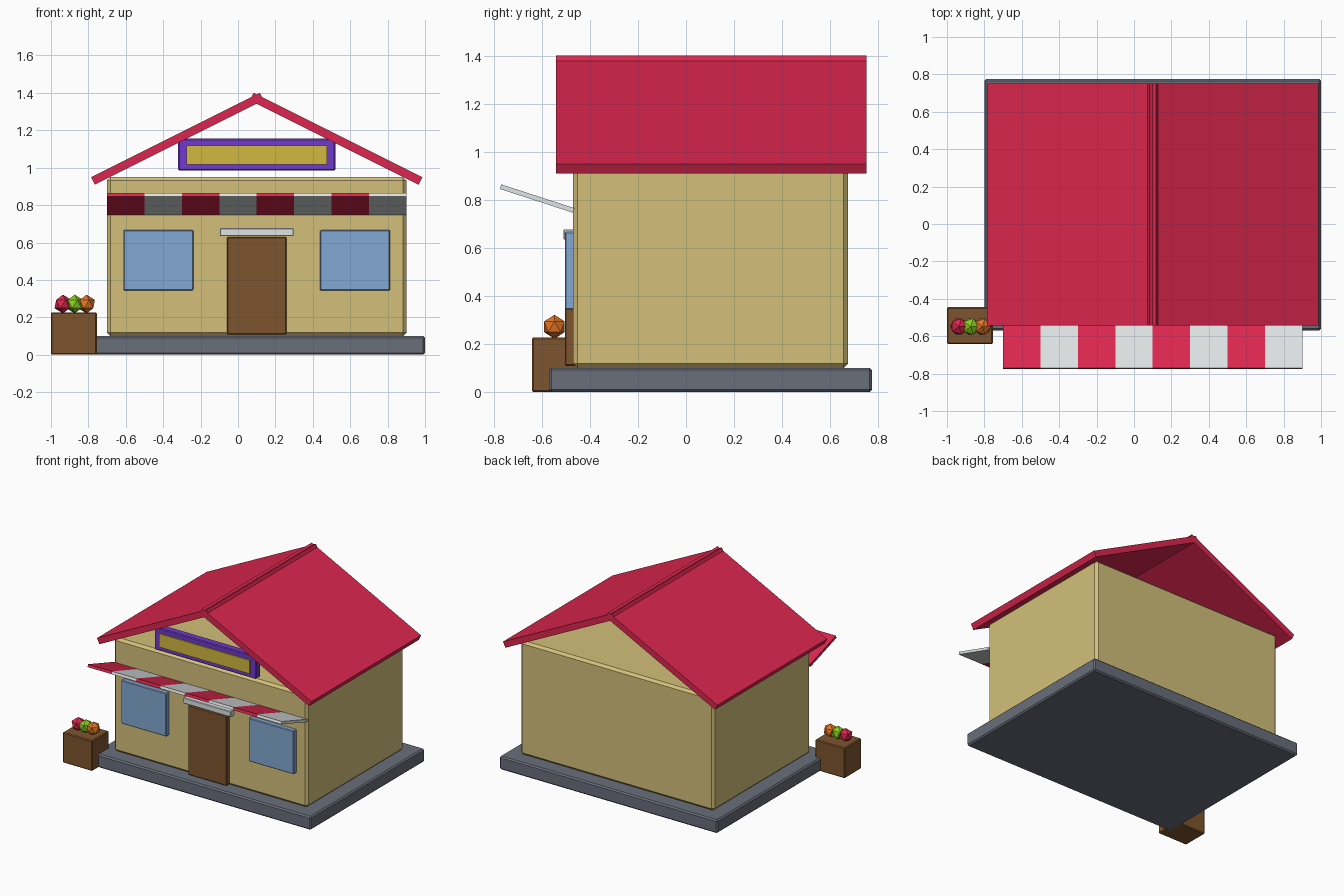
import bpy, bmesh, math
from mathutils import Matrix, Vector

if "Cube" in bpy.data.objects:
    bpy.data.objects.remove(bpy.data.objects["Cube"])


def srgb(c):
    c /= 255
    return c / 12.92 if c <= 0.04045 else ((c + 0.055) / 1.055) ** 2.4


def material(name, r, g, b):
    m = bpy.data.materials.new(name)
    m.diffuse_color = (srgb(r), srgb(g), srgb(b), 1)
    m.use_nodes = True
    m.node_tree.nodes["Principled BSDF"].inputs["Base Color"].default_value = m.diffuse_color
    return m


TAN = material("tan_plaster", 211, 192, 122)
RED = material("red", 220, 38, 78)
WHITE = material("white", 223, 227, 227)
BROWN = material("brown_wood", 125, 85, 46)
BLUE = material("blue_glass", 132, 168, 212)
PURPLE = material("purple", 114, 58, 205)
GOLD = material("gold", 210, 185, 65)
GREY = material("grey_stone", 105, 110, 122)
GREEN = material("green", 135, 205, 30)
ORANGE = material("orange", 226, 116, 36)


def finish(name, bm, mat):
    me = bpy.data.meshes.new(name)
    bm.to_mesh(me)
    bm.free()
    me.materials.append(mat)
    ob = bpy.data.objects.new(name, me)
    bpy.context.collection.objects.link(ob)
    return ob


def box(name, mat, x, y, z, bevel=0.0, tilt=None):
    """Box from (min, max) ranges, optionally bevelled and rotated about its centre."""
    size = Vector((x[1] - x[0], y[1] - y[0], z[1] - z[0]))
    centre = Vector((sum(x) / 2, sum(y) / 2, sum(z) / 2))
    bm = bmesh.new()
    bmesh.ops.create_cube(bm, size=1, matrix=Matrix.Diagonal((*size, 1)))
    if bevel:
        bmesh.ops.bevel(bm, geom=bm.edges[:], offset=bevel, segments=1,
                        profile=0.5, affect='EDGES')
    ob = finish(name, bm, mat)
    ob.location = centre
    if tilt:
        ob.rotation_euler = tilt
    return ob


MID = 0.10  # x of the building's centre line

# Base and walls
box("base_slab", GREY, (-0.80, 1.0), (-0.57, 0.775), (0, 0.10), 0.01)
box("walls", TAN, (-0.70, 0.90), (-0.47, 0.675), (0.10, 0.95), 0.018)

# Roof: two tilted slabs that cross at the ridge
SLOPE = math.atan(0.5)
THICK = 0.045
LENGTH = 0.903 / math.cos(SLOPE)
for side, label in ((-1, "left"), (1, "right")):
    # centre of the outer face, then half the thickness inwards
    cx = MID + side * (0.903 / 2 - 0.017) - side * math.sin(SLOPE) * THICK / 2
    cz = 1.175 - math.cos(SLOPE) * THICK / 2
    box("roof_" + label, RED, (cx - LENGTH / 2, cx + LENGTH / 2), (-0.542, 0.752),
        (cz - THICK / 2, cz + THICK / 2), tilt=(0, side * SLOPE, 0))

# Striped awning, rising outwards
for i in range(8):
    x = -0.70 + 0.2 * i
    box("awning_stripe_%d" % (i + 1), WHITE if i % 2 else RED, (x, x + 0.2),
        (-0.78, -0.46), (0.795, 0.815), tilt=(math.radians(-18), 0, 0))

# Door, lintel and windows
box("door", BROWN, (MID - 0.16, MID + 0.16), (-0.505, -0.46), (0.108, 0.63), 0.006)
box("door_lintel", WHITE, (MID - 0.197, MID + 0.197), (-0.51, -0.46), (0.634, 0.677), 0.004)
for side, label in ((-1, "left"), (1, "right")):
    c = MID + side * 0.526
    box("window_" + label, BLUE, (c - 0.187, c + 0.187), (-0.505, -0.46), (0.343, 0.667), 0.005)

# Sign board under the gable
box("sign_frame", PURPLE, (MID - 0.42, MID + 0.42), (-0.53, -0.475), (0.985, 1.155), 0.006)
box("sign_panel", GOLD, (MID - 0.375, MID + 0.375), (-0.54, -0.52), (1.018, 1.118))

# Crate with fruit
box("crate", BROWN, (-1.0, -0.755), (-0.642, -0.445), (0, 0.227), 0.006)
for x, mat, label in ((-0.936, RED, "red"), (-0.873, GREEN, "green"), (-0.81, ORANGE, "orange")):
    bm = bmesh.new()
    bmesh.ops.create_icosphere(bm, subdivisions=1, radius=0.05)
    finish("fruit_" + label, bm, mat).location = (x, -0.548, 0.271)
